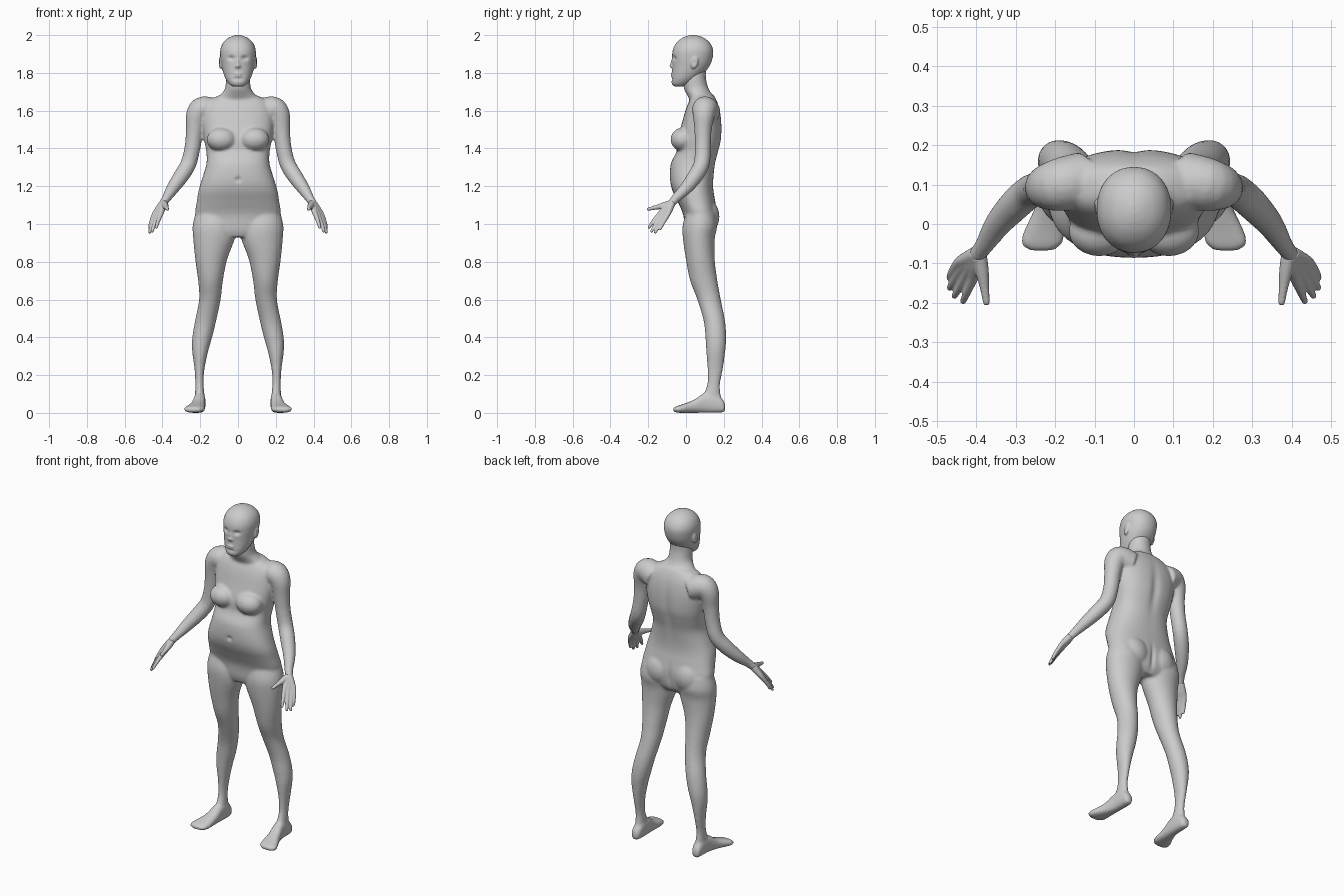
import bpy, bmesh, math
from mathutils import Vector, Matrix

skin = bpy.data.materials.new("plain grey")
skin.diffuse_color = (0.6, 0.6, 0.6, 1)


def spline(rows, steps=4):
    """Catmull-Rom interpolation of rows of numbers."""
    out = []
    for i in range(len(rows) - 1):
        p = [rows[max(i - 1, 0)], rows[i], rows[i + 1], rows[min(i + 2, len(rows) - 1)]]
        for k in range(steps):
            t = k / steps
            out.append([0.5 * (2 * b + (c - a) * t + (2 * a - 5 * b + 4 * c - d) * t * t
                               + (3 * b - a - 3 * c + d) * t ** 3) for a, b, c, d in zip(*p)])
    return out + [list(rows[-1])]


def skin_rings(bm, rings):
    vs = [[bm.verts.new(p) for p in r] for r in rings]
    n = len(vs[0])
    for a, b in zip(vs, vs[1:]):
        for i in range(n):
            bm.faces.new((a[i], a[(i + 1) % n], b[(i + 1) % n], b[i]))
    bm.faces.new(vs[0])
    bm.faces.new(vs[-1])


def loft(bm, rows, axis="z", s=1, power=2.0, n=32):
    """Rounded sections: (level, x min, x max, other min, other max)."""
    rings = []
    for lv, x0, x1, v0, v1 in spline(rows):
        ring = []
        for i in range(n):
            a = 2 * math.pi * i / n
            c, d = math.cos(a), math.sin(a)
            x = (x0 + x1) / 2 + (x1 - x0) / 2 * math.copysign(abs(c) ** (2 / power), c)
            v = (v0 + v1) / 2 + (v1 - v0) / 2 * math.copysign(abs(d) ** (2 / power), d)
            ring.append((s * x, v, lv) if axis == "z" else (s * x, lv, v))
        rings.append(ring)
    skin_rings(bm, rings)


def tube(bm, rows, s=1, n=20):
    """Round limb through points (x, y, z, radius) with a domed end."""
    pts = spline(rows)
    rings = []
    d0 = (Vector(pts[-1][:3]) - Vector(pts[-2][:3])).normalized()
    end, r = Vector(pts[-1][:3]), pts[-1][3]
    pts += [[*(end + d0 * r * math.sin(t)), r * math.cos(t)] for t in (0.4, 0.8, 1.2, 1.45)]
    for i, p in enumerate(pts):
        d = Vector(pts[min(i + 1, len(pts) - 1)][:3]) - Vector(pts[max(i - 1, 0)][:3])
        u = d.cross(Vector((0.3, 1, 0.2))).normalized()
        v = d.cross(u).normalized()
        ring = []
        for k in range(n):
            a = 2 * math.pi * k / n
            q = Vector(p[:3]) + (u * math.cos(a) + v * math.sin(a)) * p[3]
            ring.append((s * q.x, q.y, q.z))
        rings.append(ring)
    skin_rings(bm, rings)


def ball(bm, c, r, tilt=0):
    m = Matrix.Translation(c) @ Matrix.Rotation(tilt, 4, "X") @ Matrix.Diagonal((*r, 1))
    bmesh.ops.create_uvsphere(bm, u_segments=24, v_segments=16, radius=1, matrix=m)


def finish(name, bm, voxel, smooth, dents=()):
    """Fuse the parts into one skin, soften it, then press soft hollows (centre, radius, push)."""
    bmesh.ops.recalc_face_normals(bm, faces=bm.faces)
    me = bpy.data.meshes.new(name)
    bm.to_mesh(me)
    bm.free()
    ob = bpy.data.objects.new(name, me)
    bpy.context.collection.objects.link(ob)
    me.materials.append(skin)
    rm = ob.modifiers.new("fuse", "REMESH")
    rm.mode, rm.voxel_size = "VOXEL", voxel
    sm = ob.modifiers.new("soften", "SMOOTH")
    sm.factor, sm.iterations = 0.5, smooth
    bpy.context.view_layer.objects.active = ob
    ob.select_set(True)
    for m in ("fuse", "soften"):
        bpy.ops.object.modifier_apply(modifier=m)
    for v in ob.data.vertices:
        for c, r, push in dents:
            w = sum(((a - b) / q) ** 2 for a, b, q in zip(v.co, c, r))
            if w < 6:
                v.co += Vector(push) * math.exp(-w)
    bpy.ops.object.shade_smooth_by_angle(angle=math.radians(60))
    ob.select_set(False)


# Body: torso, neck, limbs and feet
body = bmesh.new()
torso = [(0.93, .10, .01, .13), (0.97, .19, -.005, .155), (1.05, .225, -.015, .165),
         (1.12, .218, -.045, .155), (1.18, .208, -.073, .145), (1.24, .19, -.085, .145),
         (1.32, .167, -.08, .155), (1.385, .168, -.05, .172), (1.45, .18, -.045, .187),
         (1.54, .19, -.02, .188), (1.61, .18, .0, .178), (1.655, .15, .02, .162),
         (1.685, .09, .04, .145)]
loft(body, [(z, -w, w, f, b) for z, w, f, b in torso], power=2.4, n=48)
neck = [(1.58, .13, .02, .165), (1.65, .125, .02, .155), (1.685, .092, .005, .138),
        (1.72, .068, -.012, .118), (1.78, .064, -.015, .105), (1.85, .06, 0, .11)]
loft(body, [(z, -w, w, f, b) for z, w, f, b in neck])

leg = [(1.06, .02, .225, 0, .155), (0.99, .012, .24, -.018, .165), (0.92, .018, .237, -.016, .152),
       (0.81, .058, .226, 0, .152), (0.70, .08, .211, .022, .166), (0.60, .092, .206, .06, .184),
       (0.49, .115, .227, .093, .206), (0.40, .137, .242, .103, .213), (0.33, .157, .243, .107, .208),
       (0.23, .178, .23, .114, .195), (0.15, .182, .226, .112, .18), (0.09, .177, .228, .09, .185),
       (0.04, .176, .228, .08, .195)]
foot = [(.207, .19, .22, .012, .045), (.195, .178, .228, .002, .07), (.16, .172, .232, 0, .1),
        (.1, .172, .236, 0, .105), (.04, .174, .252, 0, .068), (-.02, .175, .28, 0, .045),
        (-.05, .182, .286, .002, .036), (-.068, .205, .265, .008, .026)]
arm = [(.12, .115, 1.59, .07), (.185, .1, 1.608, .068), (.218, .094, 1.575, .058),
       (.23, .09, 1.50, .046), (.24, .089, 1.41, .042), (.262, .083, 1.32, .042),
       (.30, .05, 1.255, .041), (.345, 0, 1.19, .034), (.38, -.055, 1.135, .024),
       (.40, -.08, 1.105, .021)]
for s in (1, -1):
    loft(body, leg, s=s)
    loft(body, foot, "y", s, 2.5)
    tube(body, arm, s, 28)
    ball(body, (s * .088, -.018, 1.447), (.078, .064, .062), -.25)    # bust
    ball(body, (s * .092, .095, 1.04), (.095, .082, .1))              # buttock
finish("body", body, 0.008, 5, [
    ((0, -.085, 1.235), (.012, .03, .012), (0, .012, 0)),             # navel
    ((0, .19, 1.42), (.025, .04, .15), (0, -.01, 0)),                 # spine groove
    ((0, .18, 1.02), (.012, .05, .07), (0, -.012, 0)),                # cleft
])

# Hands: each finger runs from the wrist so that together they fill the palm
fingers = [((.408, -.137, 1.055), (.423, -.172, 1.015), (.433, -.196, .982)),
           ((.424, -.127, 1.045), (.443, -.162, .995), (.455, -.182, .962)),
           ((.436, -.113, 1.042), (.457, -.145, .99), (.467, -.162, .957)),
           ((.443, -.097, 1.05), (.461, -.122, 1.005), (.468, -.136, .975))]
for s, side in ((1, "left"), (-1, "right")):
    hand = bmesh.new()
    for i, (a, b, c) in enumerate(fingers):
        start = Vector((.392, -.072, 1.118)).lerp(Vector(a), .12)
        tube(hand, [(*start, .02), (*Vector(start).lerp(Vector(a), .5), .018),
                    (*a, .0135), (*b, .0105), (*c, .008)], s)
    tube(hand, [(.393, -.075, 1.11, .019), (.386, -.115, 1.098, .018),
                (.379, -.16, 1.088, .012), (.374, -.198, 1.079, .009)], s)
    finish(side + "_hand", hand, 0.004, 3)

# Head with nose, lips, brow and ears
head = bmesh.new()
skull = [(1.728, .028, -.062, -.015), (1.74, .046, -.074, .02), (1.765, .064, -.077, .06),
         (1.80, .078, -.074, .097), (1.84, .087, -.073, .127), (1.88, .093, -.074, .141),
         (1.92, .094, -.07, .144), (1.955, .082, -.054, .13), (1.98, .059, -.028, .104),
         (1.994, .032, 0, .074), (2.0, .01, .025, .048)]
loft(head, [(z, -w, w, f, b) for z, w, f, b in skull], power=2.15, n=40)
ball(head, (0, -.07, 1.838), (.014, .018, .014))
ball(head, (0, -.066, 1.86), (.009, .014, .03), -.2)
ball(head, (0, -.074, 1.79), (.022, .009, .009))
for s in (1, -1):
    ball(head, (s * .01, -.068, 1.833), (.011, .011, .009))
    ball(head, (s * .092, .045, 1.855), (.011, .019, .034), -.2)
finish("head", head, 0.005, 4, [
    ((.036, -.07, 1.878), (.018, .04, .012), (0, .012, 0)),
    ((-.036, -.07, 1.878), (.018, .04, .012), (0, .012, 0)),
    ((0, -.075, 1.788), (.026, .03, .0035), (0, .004, 0)),
    ((0, -.07, 1.768), (.03, .03, .008), (0, .005, 0)),
    ((.104, .043, 1.857), (.008, .009, .016), (-.006, 0, 0)),
    ((-.104, .043, 1.857), (.008, .009, .016), (.006, 0, 0)),
])
